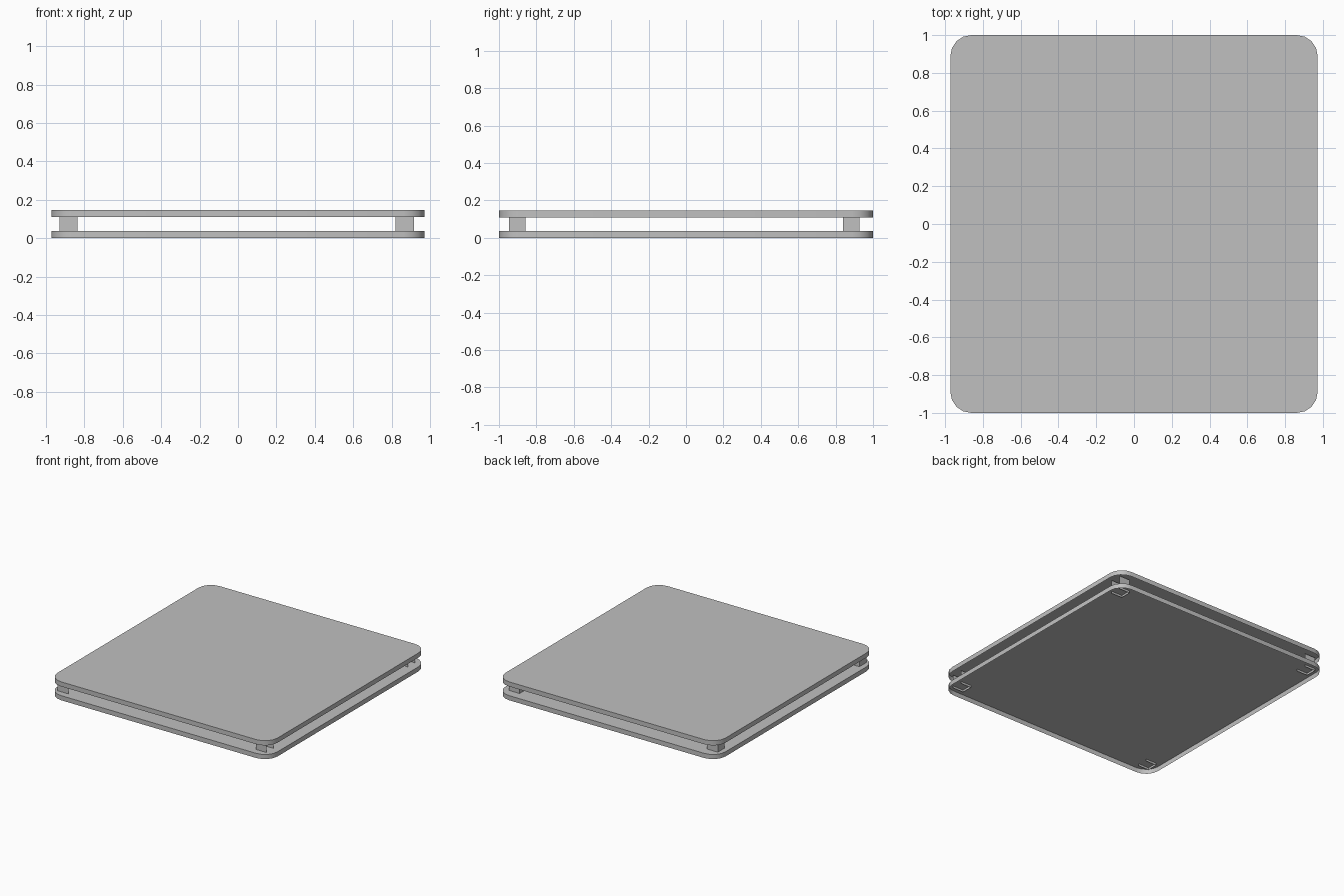
import bpy, bmesh, math

cube = bpy.data.objects.get("Cube")
if cube:
    bpy.data.objects.remove(cube, do_unlink=True)

grey = bpy.data.materials.new("plain_grey")
grey.use_nodes = True
colour = (0.53, 0.53, 0.53, 1)
grey.diffuse_color = colour
grey.node_tree.nodes["Principled BSDF"].inputs["Base Color"].default_value = colour

HALF_X, HALF_Y, RADIUS, STEPS = 0.972, 1.0, 0.11, 4
PLATE_HEIGHT = 0.037


def sheet_object(name, outline, bottom, top, closed, capped):
    """Thin walls raised from an outline, with an optional top face."""
    bm = bmesh.new()
    low = [bm.verts.new((x, y, bottom)) for x, y in outline]
    high = [bm.verts.new((x, y, top)) for x, y in outline]
    count = len(outline)
    for i in range(count if closed else count - 1):
        j = (i + 1) % count
        bm.faces.new((low[i], low[j], high[j], high[i]))
    if capped:
        bm.faces.new(high)
    mesh = bpy.data.meshes.new(name)
    bm.to_mesh(mesh)
    bm.free()
    obj = bpy.data.objects.new(name, mesh)
    bpy.context.collection.objects.link(obj)
    mesh.materials.append(grey)
    return obj


# Rounded rectangle outline, counter-clockwise
outline = []
for corner, (sx, sy) in enumerate([(1, 1), (-1, 1), (-1, -1), (1, -1)]):
    for step in range(STEPS + 1):
        angle = (corner + step / STEPS) * math.pi / 2
        outline.append((sx * (HALF_X - RADIUS) + RADIUS * math.cos(angle),
                        sy * (HALF_Y - RADIUS) + RADIUS * math.sin(angle)))

# Two shallow plates, open underneath
for name, base in (("lower_plate", 0.0), ("upper_plate", 0.11)):
    plate = sheet_object(name, outline, base, base + PLATE_HEIGHT, True, True)
    bpy.ops.object.select_all(action="DESELECT")
    plate.select_set(True)
    bpy.context.view_layer.objects.active = plate
    bpy.ops.object.shade_smooth_by_angle(angle=math.radians(35))

# Channel-shaped corner posts, all open towards +x
for side, x0 in (("right", -0.93), ("left", 0.82)):
    for end, y0 in (("front", -0.946), ("back", 0.84)):
        x1, y1 = x0 + 0.095, y0 + 0.087
        channel = [(x1, y1), (x0, y1), (x0, y0), (x1, y0)]
        sheet_object(f"{end}_{side}_post", channel, 0.02, 0.128, False, False)
